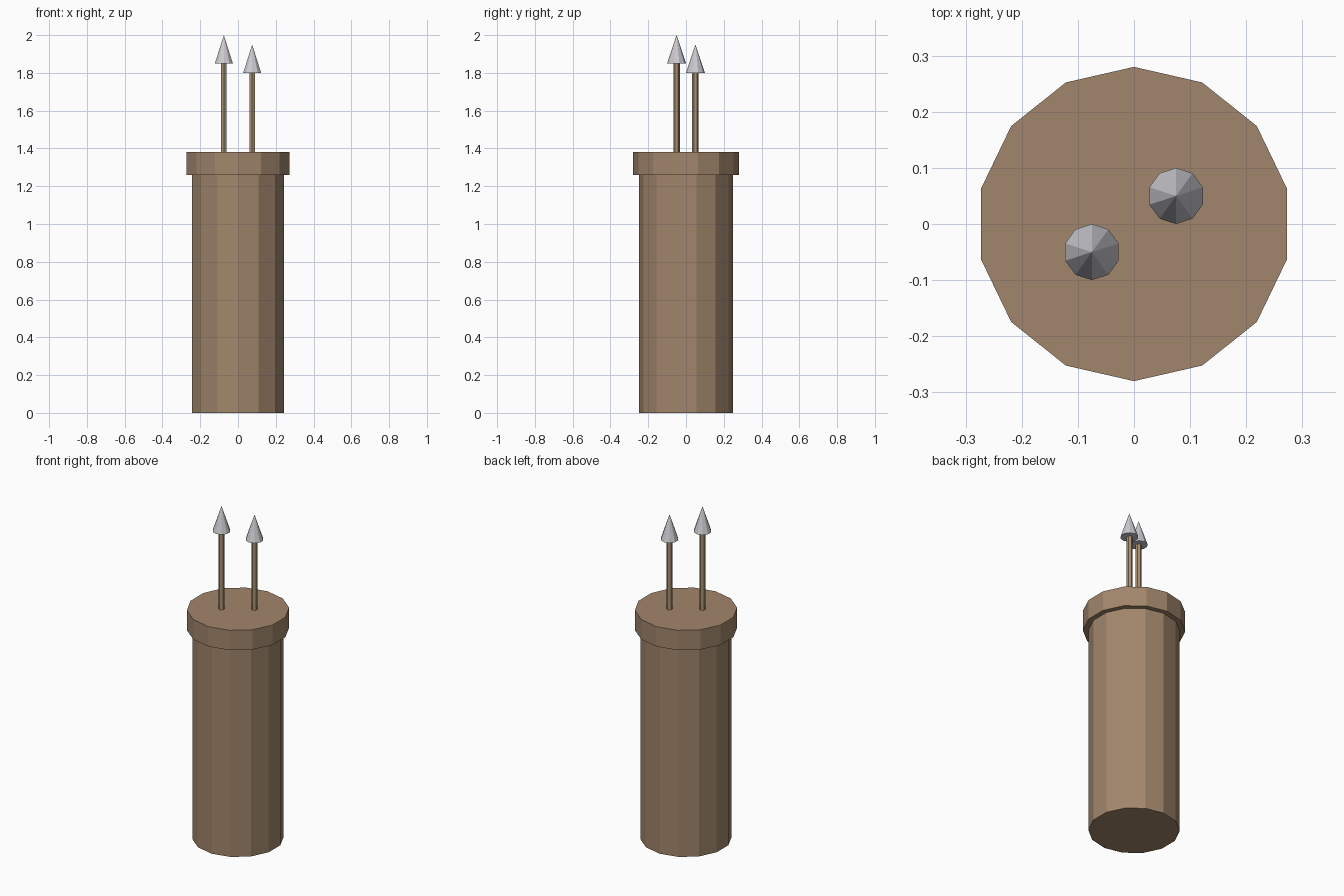
import bpy

if "Cube" in bpy.data.objects:
    bpy.data.objects.remove(bpy.data.objects["Cube"])


def material(name, rgb):
    m = bpy.data.materials.new(name)
    m.diffuse_color = (*rgb, 1)
    m.use_nodes = True
    m.node_tree.nodes["Principled BSDF"].inputs["Base Color"].default_value = m.diffuse_color
    return m


leather = material("leather", (0.36, 0.24, 0.15))
wood = material("wood", (0.40, 0.29, 0.17))
steel = material("steel", (0.60, 0.60, 0.64))


def prism(name, sides, r_bottom, r_top, z0, z1, mat, x=0, y=0):
    """Flat-faced cylinder or cone standing between z0 and z1."""
    bpy.ops.mesh.primitive_cone_add(vertices=sides, radius1=r_bottom, radius2=r_top,
                                    depth=z1 - z0, location=(x, y, (z0 + z1) / 2))
    ob = bpy.context.object
    ob.name = name
    ob.data.materials.append(mat)
    return ob


# Quiver body and its wider top band
prism("quiver_body", 14, 0.25, 0.25, 0, 1.27, leather)
prism("quiver_rim", 14, 0.28, 0.28, 1.26, 1.38, leather)

# Two arrows: hexagonal shaft and ten-sided pointed head
for i, (x, y, tip) in enumerate([(-0.075, -0.05, 2.0), (0.075, 0.05, 1.95)], 1):
    prism(f"arrow_shaft_{i}", 6, 0.017, 0.017, 1.36, tip - 0.15, wood, x, y)
    prism(f"arrow_head_{i}", 10, 0.05, 0, tip - 0.15, tip, steel, x, y)
